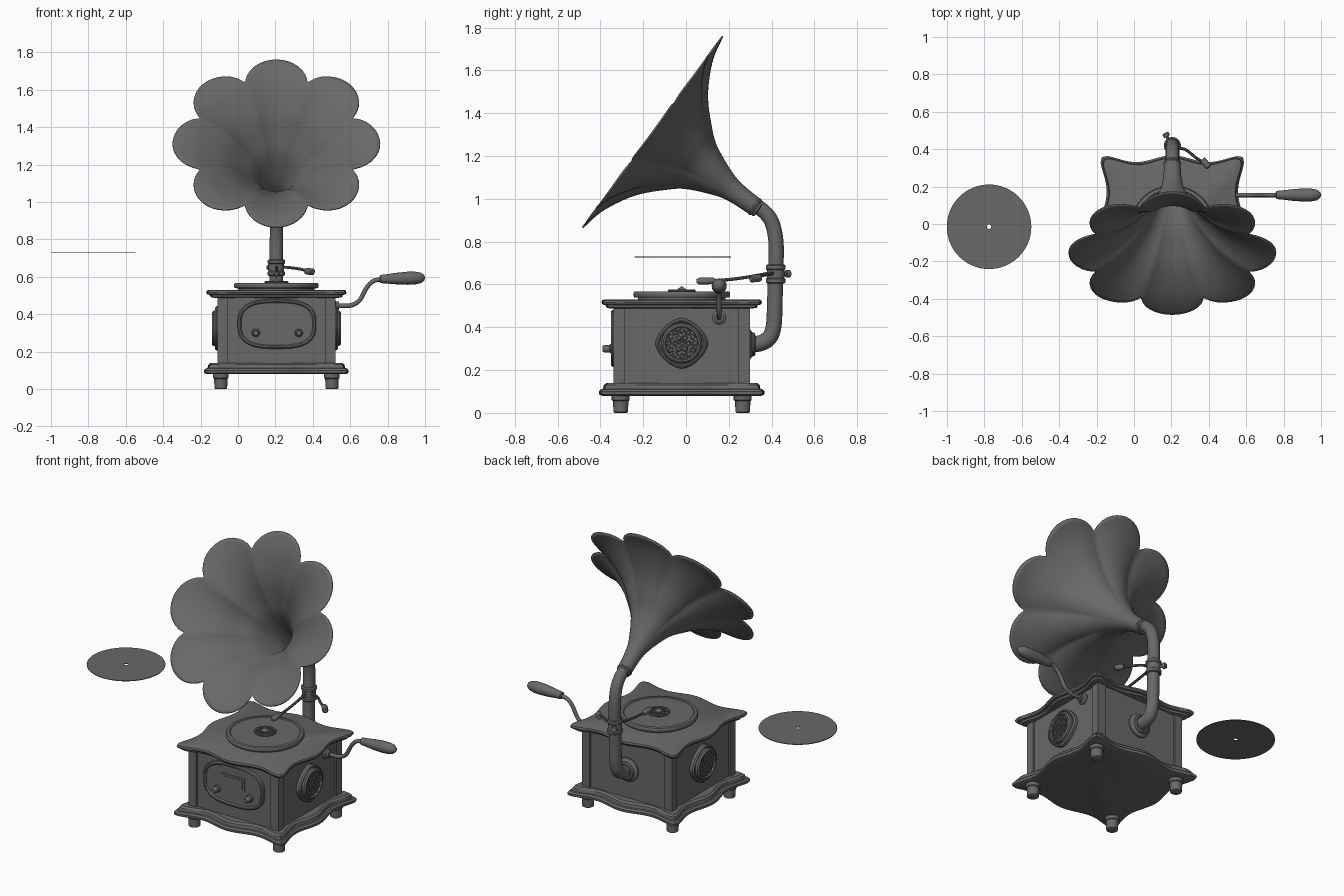
import bpy, math
from math import sin, cos, pi, radians
from mathutils import Vector, Matrix

if "Cube" in bpy.data.objects:
    bpy.data.objects.remove(bpy.data.objects["Cube"])

mat = bpy.data.materials.new("dark_grey")
mat.use_nodes = True
GREY = (0.14, 0.14, 0.14, 1)
mat.diffuse_color = GREY
mat.node_tree.nodes["Principled BSDF"].inputs["Base Color"].default_value = GREY

CX, CY = 0.205, -0.02   # centre of the cabinet


def loft(name, rings, caps=True, wrap=False, angle=35):
    """Skin a list of closed rings of points."""
    n, m = len(rings[0]), len(rings)
    verts = [tuple(p) for ring in rings for p in ring]
    faces = [(i * n + j, i * n + (j + 1) % n, (i + 1) % m * n + (j + 1) % n, (i + 1) % m * n + j)
             for i in range(m if wrap else m - 1) for j in range(n)]
    if caps and not wrap:
        faces += [tuple(reversed(range(n))), tuple(range((m - 1) * n, m * n))]
    me = bpy.data.meshes.new(name)
    me.from_pydata(verts, [], faces)
    ob = bpy.data.objects.new(name, me)
    bpy.context.collection.objects.link(ob)
    me.materials.append(mat)
    bpy.ops.object.select_all(action='DESELECT')
    ob.select_set(True)
    bpy.context.view_layer.objects.active = ob
    bpy.ops.object.mode_set(mode='EDIT')
    bpy.ops.mesh.select_all(action='SELECT')
    bpy.ops.mesh.normals_make_consistent(inside=False)
    bpy.ops.object.mode_set(mode='OBJECT')
    bpy.ops.object.shade_smooth_by_angle(angle=radians(angle))
    return ob


def frame(origin, axis):
    return Matrix.Translation(origin) @ Vector(axis).to_track_quat('Z', 'Y').to_matrix().to_4x4()


def lathe(name, profile, origin, axis=(0, 0, 1), n=32, **kw):
    """Turn (radius, height) pairs around an axis."""
    M = frame(origin, axis)
    return loft(name, [[M @ Vector((r * cos(2 * pi * k / n), r * sin(2 * pi * k / n), h))
                        for k in range(n)] for r, h in profile], **kw)


def ring(name, R, r, origin, axis, n=32):
    prof = [(R + r * cos(a * pi / 4), r * sin(a * pi / 4)) for a in range(8)]
    return lathe(name, prof, origin, axis, n, wrap=True)


def smooth_path(pts, steps=8):
    """Catmull-Rom through the points."""
    P = [Vector(p) for p in pts]
    P = [2 * P[0] - P[1]] + P + [2 * P[-1] - P[-2]]
    out = []
    for a, b, c, d in zip(P, P[1:], P[2:], P[3:]):
        for k in range(steps):
            t = k / steps
            out.append(0.5 * (2 * b + (c - a) * t + (2 * a - 5 * b + 4 * c - d) * t * t
                              + (3 * b - a - 3 * c + d) * t ** 3))
    return out + [P[-2]]


def tube(name, pts, r, n=16, r_end=None):
    path = smooth_path(pts)
    rings = []
    for i, p in enumerate(path):
        t = (path[min(i + 1, len(path) - 1)] - path[max(i - 1, 0)]).normalized()
        side = Vector((1, 0, 0)) if abs(t.x) < 0.7 and pts[0][0] == pts[-1][0] else Vector((0, 1, 0))
        u = (side - t * side.dot(t)).normalized()
        v = t.cross(u)
        rr = r + ((r_end or r) - r) * i / (len(path) - 1)
        rings.append([p + rr * (u * cos(2 * pi * k / n) + v * sin(2 * pi * k / n)) for k in range(n)])
    return loft(name, rings)


def box(name, x0, x1, y0, y1, z0, z1):
    return loft(name, [[(x0, y0, z), (x1, y0, z), (x1, y1, z), (x0, y1, z)] for z in (z0, z1)])


# --- Cabinet ---
def wavy(h, z, steps=24):
    """Square outline whose sides swell at the middle and the corners."""
    pts = []
    for q in range(4):
        a = q * pi / 2
        side = [(h - 0.018 * (1 - cos(2 * pi * t)), t * h)
                for t in (-0.9 + 1.8 * k / steps for k in range(steps + 1))] + [(0.975 * h, 0.975 * h)]
        pts += [(CX + x * cos(a) - y * sin(a), CY + x * sin(a) + y * cos(a), z) for x, y in side]
    return pts


def slab(name, profile):
    loft(name, [wavy(h, z) for h, z in profile], angle=30)


slab("base_slab", [(.372, .08), (.385, .085), (.387, .1), (.378, .11), (.368, .112), (.364, .13), (.352, .14)])
slab("top_slab", [(.335, .488), (.352, .492), (.355, .503), (.37, .506), (.375, .515), (.372, .526), (.362, .53)])
box("cabinet_body", CX - .303, CX + .303, CY - .308, CY + .308, .13, .5)
for sx in (-1, 1):
    for sy in (-1, 1):
        x, y = CX + sx * .288, CY + sy * .292
        box("corner_post", x - .027, x + .027, y - .027, y + .027, .13, .5)
        lathe("foot", [(.028, 0), (.034, .004), (.036, .055), (.042, .06), (.042, .085)],
              (CX + sx * .297, CY + sy * .285, 0), n=20)

# --- Front control panel ---
def plaque(name, a, b, power, layers, origin, axis, n=64):
    """Stacked superellipse plate; layers are (inset, height)."""
    M = frame(origin, axis)
    e = 2 / power
    sg = lambda c: math.copysign(abs(c) ** e, c)
    loft(name, [[M @ Vector(((a - i) * sg(cos(2 * pi * k / n)), (b - i) * sg(sin(2 * pi * k / n)), h))
                 for k in range(n)] for i, h in layers], angle=30)


front = CY - .308
plaque("front_panel", .21, .133, 2.8, [(0, -.01), (0, .016), (.006, .022), (.014, .022), (.02, .014)],
       (CX + .003, front, .348), (0, -1, 0))
box("display_frame", CX - .08, CX + .085, front - .02, front, .33, .41)
box("display_glass", CX - .065, CX + .07, front - .023, front, .342, .398)
for x in (.095, .325):
    lathe("knob", [(.022, 0), (.022, .02), (.017, .024), (.017, .05), (.013, .056)],
          (x, front - .005, .3), (0, -1, 0), 20)

# --- Side speaker grilles ---
for s in (-1, 1):
    o = Vector((CX + s * .303, CY, .325))
    ax = (s, 0, 0)
    plaque("grille_plate", .123, .118, 1.6, [(0, -.01), (0, .018), (.008, .026), (.014, .026), (.02, .02)], o, ax)
    lathe("grille_cup", [(.096, .015), (.094, .034), (.086, .042), (.078, .042), (.074, .03)], o, ax)
    for count, rad in ((1, 0), (6, .03), (12, .06)):
        for k in range(count):
            a = 2 * pi * k / count
            p = o + Vector((s * .034, rad * cos(a), rad * sin(a)))
            ring("grille_ring", .0105, .004, p, ax, 12)

# --- Turntable ---
lathe("platter", [(.205, .525), (.205, .538), (.222, .54), (.226, .546), (.226, .56), (.222, .566),
                  (.205, .568), (.2, .564)], (CX, CY, 0), n=64)
ring("hub_ring", .058, .007, (CX, CY, .57), (0, 0, 1))
lathe("hub", [(.022, .56), (.022, .576), (.012, .584), (.005, .59)], (CX, CY, 0), n=20)
for k in range(8):
    a = k * pi / 4
    d = Vector((cos(a), sin(a), 0))
    c = Vector((CX, CY, .571))
    lathe("hub_spoke", [(.006, 0), (.006, .04)], c + d * .018, d, 8)

# --- Loose record ---
lathe("record", [(.012, .727), (.226, .727), (.226, .731), (.012, .731)], (-.775, CY + .005, 0), n=64, wrap=True)

# --- Crank ---
lathe("crank_socket", [(.034, 0), (.034, .012), (.022, .02), (.022, .035)], (.505, .155, .445), (1, 0, 0), 20)
tube("crank_rod", [(.52, .155, .445), (.6, .155, .447), (.65, .155, .475), (.69, .155, .545),
                   (.73, .155, .58), (.79, .155, .587)], .012, 12)
lathe("crank_handle", [(.015, 0), (.022, .005), (.024, .03), (.031, .09), (.035, .15), (.034, .19),
                       (.028, .22), (.016, .237), (.004, .242)], (.758, .155, .588), (1, 0, .03), 24)

# --- Horn support pipe ---
tube("support_pipe", [(CX, .28, .32), (CX, .345, .325), (CX, .39, .352), (CX, .41, .41), (CX, .415, .52),
                      (CX, .419, .66), (CX, .421, .79), (CX, .405, .88), (CX, .375, .93), (CX, .325, .972)],
     .038, 24, .034)
lathe("pipe_flange", [(.075, 0), (.075, .012), (.06, .022), (.046, .028)], (CX, .285, .32), (0, 1, 0))
ring("pipe_ring", .045, .012, (CX, .312, .32), (0, 1, 0))

# --- Clamp and tone arm ---
lathe("clamp", [(.04, .605), (.046, .61), (.046, .625), (.041, .63), (.041, .668), (.046, .673), (.046, .688),
                (.04, .693)], (CX, .419, 0), n=24)
lathe("clamp_screw", [(.009, 0), (.009, .04), (.018, .042), (.018, .06), (.012, .064)],
      (CX - .01, .43, .65), (-.4, .8, 0), 12)
tube("side_lever", [(CX, .4, .655), (.27, .40, .65), (.33, .355, .642), (.385, .32, .628)], .008, 10)
lathe("lever_weight", [(.016, 0), (.018, .01), (.018, .05), (.012, .056)], (.365, .345, .63), (.6, -.7, -.05), 14)
tube("tone_arm", [(CX, .4, .655), (CX, .32, .64), (CX, .22, .625), (CX, .12, .617)], .008, 10)
lathe("tone_head", [(.007, 0), (.014, .01), (.017, .04), (.016, .08), (.008, .092)], (CX, .14, .618), (0, -1, -.03), 14)

# --- Flower horn ---
profile = smooth_path([(.04, .61, 0), (.046, .5, 0), (.064, .42, 0), (.12, .29, 0), (.18, .212, 0),
                       (.288, .108, 0), (.433, .03, 0), (.565, 0, 0)])


def depth(r):
    for a, b in zip(profile, profile[1:]):
        if r <= b.x:
            return a.y + (b.y - a.y) * (r - a.x) / (b.x - a.x)
    return profile[-1].y


axis = Vector((0, .807, -.59))
up = Vector((0, .59, .807))
mouth = Vector((CX, -.163, 1.318))
PER, STEPS = 14, 36
rings = []
for i in range(STEPS + 1):
    row = []
    for k in range(8 * PER):
        f = (k % PER) / PER * 2 - 1          # position across one petal
        phi = f * pi / 8
        edge = .385 * cos(phi) + math.sqrt(.17 ** 2 - (.385 * sin(phi)) ** 2)
        r = .04 + (edge - .04) * (i / STEPS) ** 1.7
        crease = .022 * (abs(f) ** 2 - .3) * min(1, max(0, (r - .06) / .2))
        a = (k // PER) * pi / 4 + phi
        row.append(mouth + axis * (depth(r) - crease) + up * (r * cos(a)) + Vector((r * sin(a), 0, 0)))
    rings.append(row)
horn = loft("flower_horn", rings, caps=False, angle=40)
wall = horn.modifiers.new("wall", 'SOLIDIFY')
wall.thickness = .007
wall.offset = 0
neck = mouth + axis * .6
ring("horn_collar", .038, .009, neck, axis)
lathe("horn_sleeve", [(.036, -.02), (.041, -.015), (.041, .02), (.036, .025)], neck, axis, 24)
